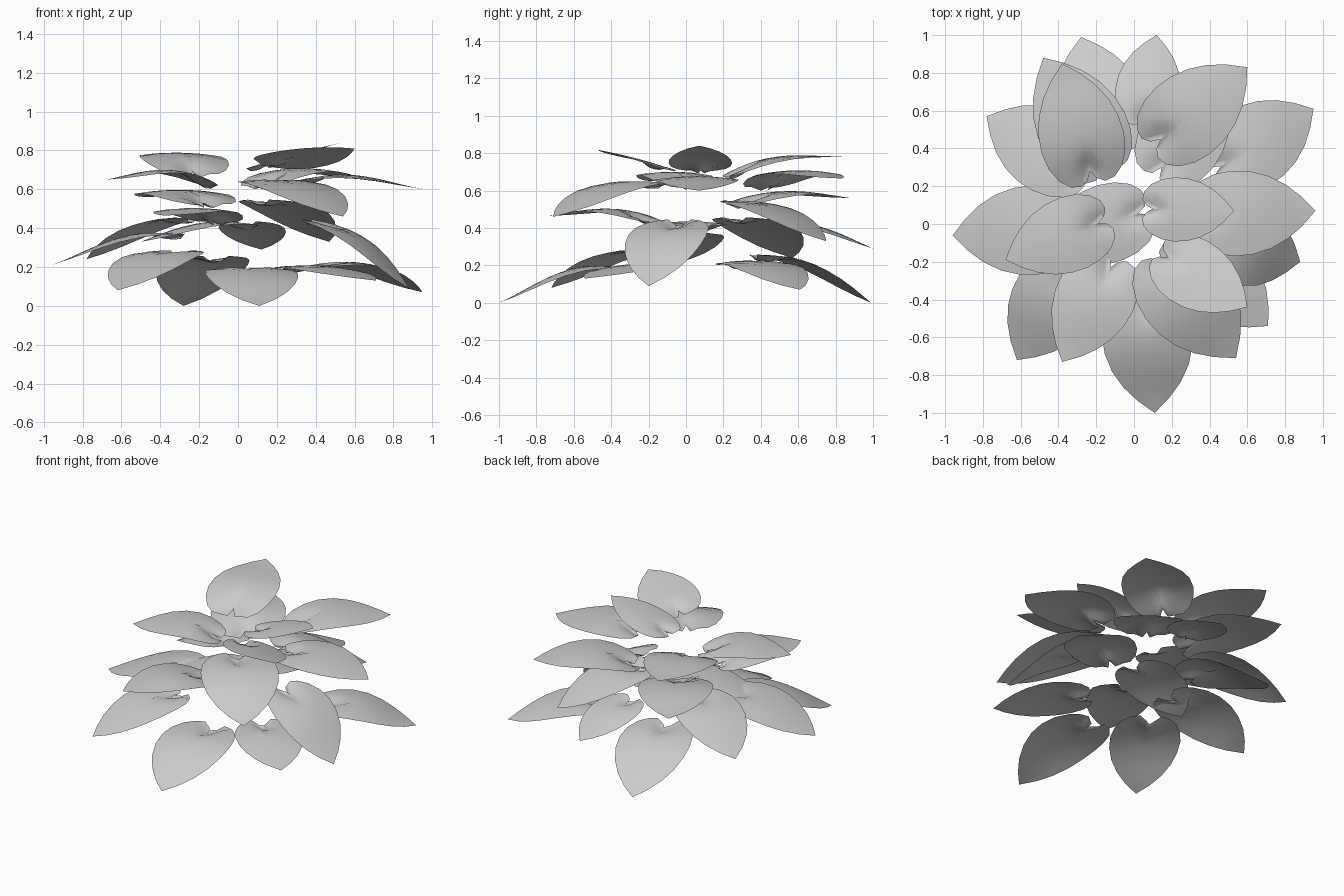
import bpy, bmesh
from mathutils import Vector, Matrix

# half outline of a heart-shaped leaf, notch to tip: (along, across) as part of length
OUTLINE = [(0.02, 0.0), (-0.06, 0.04), (-0.10, 0.11), (-0.08, 0.20), (0.0, 0.285),
           (0.13, 0.345), (0.28, 0.37), (0.44, 0.36), (0.60, 0.315), (0.75, 0.235),
           (0.88, 0.13), (1.0, 0.0)]
N = len(OUTLINE) - 1
COLS = 4

# each leaf: stem point, tip point, arch, optional roll
LEAVES = [
    # upper tier
    ((-0.23, 0.27, 0.69), (-0.38, 0.85, 0.785), 0.04),
    ((0.09, 0.08, 0.71), (0.53, 0.07, 0.84), 0.0),
    ((0.17, -0.17, 0.73), (0.60, -0.44, 0.81), 0.0, -0.22),
    ((-0.18, 0.01, 0.63), (-0.68, -0.19, 0.65), 0.05),
    ((0.13, 0.44, 0.63), (0.60, 0.83, 0.665), 0.05),
    ((0.35, 0.05, 0.64), (0.96, 0.07, 0.60), 0.035),
    ((0.14, -0.20, 0.63), (0.54, -0.71, 0.46), 0.05),
    ((-0.17, 0.32, 0.53), (-0.48, 0.88, 0.56), 0.04),
    # middle tier
    ((0.14, 0.29, 0.53), (0.47, 0.75, 0.33), 0.04),
    ((-0.12, -0.22, 0.44), (-0.38, -0.73, 0.465), 0.04),
    ((0.03, 0.06, 0.41), (-0.50, -0.12, 0.33), 0.035),
    ((-0.34, -0.02, 0.36), (-0.96, -0.06, 0.21), 0.04),
    ((-0.28, 0.29, 0.44), (-0.78, 0.57, 0.24), 0.04),
    ((0.05, 0.56, 0.42), (0.12, 1.0, 0.29), 0.02),
    ((0.41, -0.05, 0.42), (0.88, -0.20, 0.09), 0.05),
    # lower tier
    ((0.45, 0.30, 0.20), (0.95, 0.61, 0.07), 0.05),
    ((-0.13, 0.42, 0.24), (-0.28, 0.99, 0.0), 0.05),
    ((0.05, -0.38, 0.18), (0.11, -1.0, 0.0), 0.05),
    ((-0.32, -0.23, 0.27), (-0.62, -0.72, 0.08), 0.04),
    ((0.30, -0.15, 0.19), (0.71, -0.54, 0.13), 0.02),
]


def make_leaf(index, base, tip, arch, roll=0.0):
    base, tip = Vector(base), Vector(tip)
    along = tip - base
    length = along.length
    along.normalize()
    side = Vector((0, 0, 1)).cross(along).normalized()
    side = Matrix.Rotation(roll, 3, along) @ side
    up = along.cross(side)
    bm = bmesh.new()
    rows = []
    for i, (u, v) in enumerate(OUTLINE):
        if i in (0, N):
            p = base + along * (u * length)
            rows.append([bm.verts.new(p)] * (2 * COLS + 1))
            continue
        mid = 0.02 + 0.98 * (i / N) ** 1.25      # midrib station for this row
        row = []
        for c in range(-COLS, COLS + 1):
            s = abs(c) / COLS
            a = mid + (u - mid) * s
            across = v * (1 if c > 0 else -1) * s
            # arched blade with an upturned tip, drooping rim, crease at the stem
            h = arch * 4 * max(a, -0.08) * (1 - a) * (1.2 - 1.1 * a * a)
            dip = max(0.0, 1 - ((a / 0.22) ** 2 + (across / 0.13) ** 2))
            h += length * (0.03 * (1 - dip) * (1 - max(a, 0) ** 2)
                           - 0.22 * across ** 2 - 0.03 * dip)
            row.append(bm.verts.new(base + along * (a * length)
                                    + side * (across * length) + up * h))
        rows.append(row)
    for r0, r1 in zip(rows, rows[1:]):
        for c in range(2 * COLS):
            quad = list(dict.fromkeys((r0[c], r1[c], r1[c + 1], r0[c + 1])))
            if len(quad) > 2:
                bm.faces.new(quad)
    bm.normal_update()
    if sum((f.normal.z * f.calc_area() for f in bm.faces)) < 0:
        bmesh.ops.reverse_faces(bm, faces=bm.faces[:])
    for f in bm.faces:
        f.smooth = True
    mesh = bpy.data.meshes.new(f"leaf_{index:02d}")
    bm.to_mesh(mesh)
    bm.free()
    bpy.context.collection.objects.link(bpy.data.objects.new(mesh.name, mesh))


for k, leaf in enumerate(LEAVES, 1):
    make_leaf(k, *leaf)
